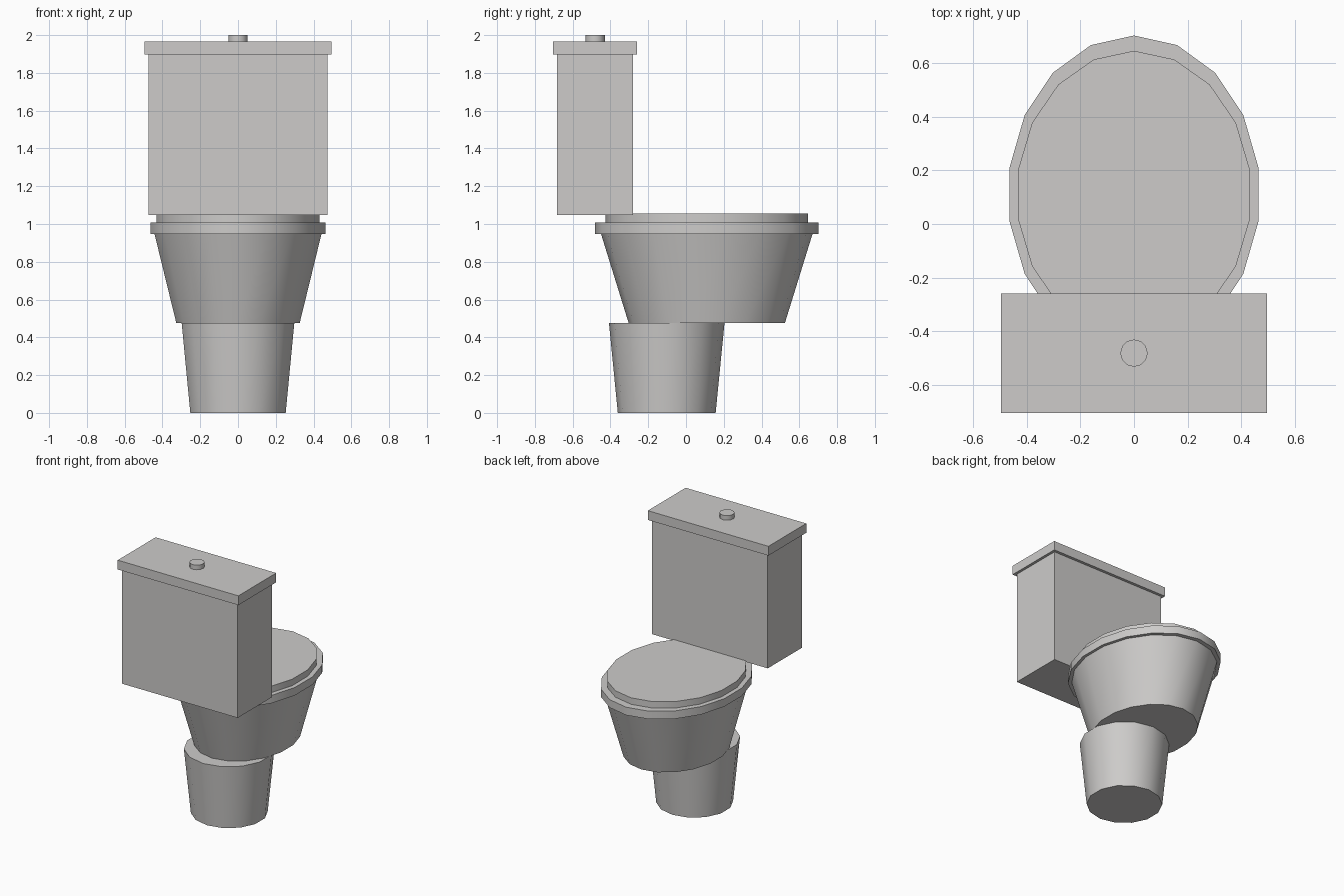
import bpy, math

if "Cube" in bpy.data.objects:
    bpy.data.objects.remove(bpy.data.objects["Cube"])

ceramic = bpy.data.materials.new("white ceramic")
ceramic.diffuse_color = (0.61, 0.60, 0.59, 1)
ceramic.use_nodes = True
ceramic.node_tree.nodes["Principled BSDF"].inputs["Base Color"].default_value = ceramic.diffuse_color


def tapered(name, sides, cy, bottom, top, z0, z1):
    """Elliptical frustum; bottom and top are (rx, ry), first corner on +y."""
    verts = []
    for (rx, ry), z in ((bottom, z0), (top, z1)):
        for i in range(sides):
            a = math.pi / 2 + 2 * math.pi * i / sides
            verts.append((rx * math.cos(a), cy + ry * math.sin(a), z))
    faces = [tuple(reversed(range(sides))), tuple(range(sides, 2 * sides))]
    for i in range(sides):
        j = (i + 1) % sides
        faces.append((i, j, sides + j, sides + i))
    mesh = bpy.data.meshes.new(name)
    mesh.from_pydata(verts, [], faces)
    mesh.materials.append(ceramic)
    ob = bpy.data.objects.new(name, mesh)
    bpy.context.collection.objects.link(ob)
    bpy.ops.object.select_all(action='DESELECT')
    ob.select_set(True)
    bpy.context.view_layer.objects.active = ob
    bpy.ops.object.shade_smooth_by_angle(angle=math.radians(35))


def box(name, half_x, y0, y1, z0, z1):
    bpy.ops.mesh.primitive_cube_add(size=1, location=(0, (y0 + y1) / 2, (z0 + z1) / 2))
    ob = bpy.context.object
    ob.name = name
    ob.scale = (2 * half_x, y1 - y0, z1 - z0)
    bpy.ops.object.transform_apply(location=False, rotation=False, scale=True)
    ob.data.materials.append(ceramic)


# Foot and bowl
tapered("pedestal", 14, -0.102, (0.259, 0.259), (0.306, 0.306), 0, 0.477)
tapered("bowl", 18, 0.11, (0.332, 0.414), (0.449, 0.56), 0.477, 0.948)

# Seat ring and closed lid
tapered("seat", 18, 0.11, (0.47, 0.592), (0.47, 0.592), 0.948, 1.007)
tapered("seat_lid", 18, 0.11, (0.438, 0.535), (0.438, 0.535), 1.007, 1.055)

# Water tank with cover and flush button
box("tank", 0.475, -0.682, -0.28, 1.047, 1.897)
box("tank_cover", 0.495, -0.703, -0.259, 1.897, 1.966)
tapered("flush_button", 12, -0.481, (0.051, 0.051), (0.051, 0.051), 1.966, 2.0)
